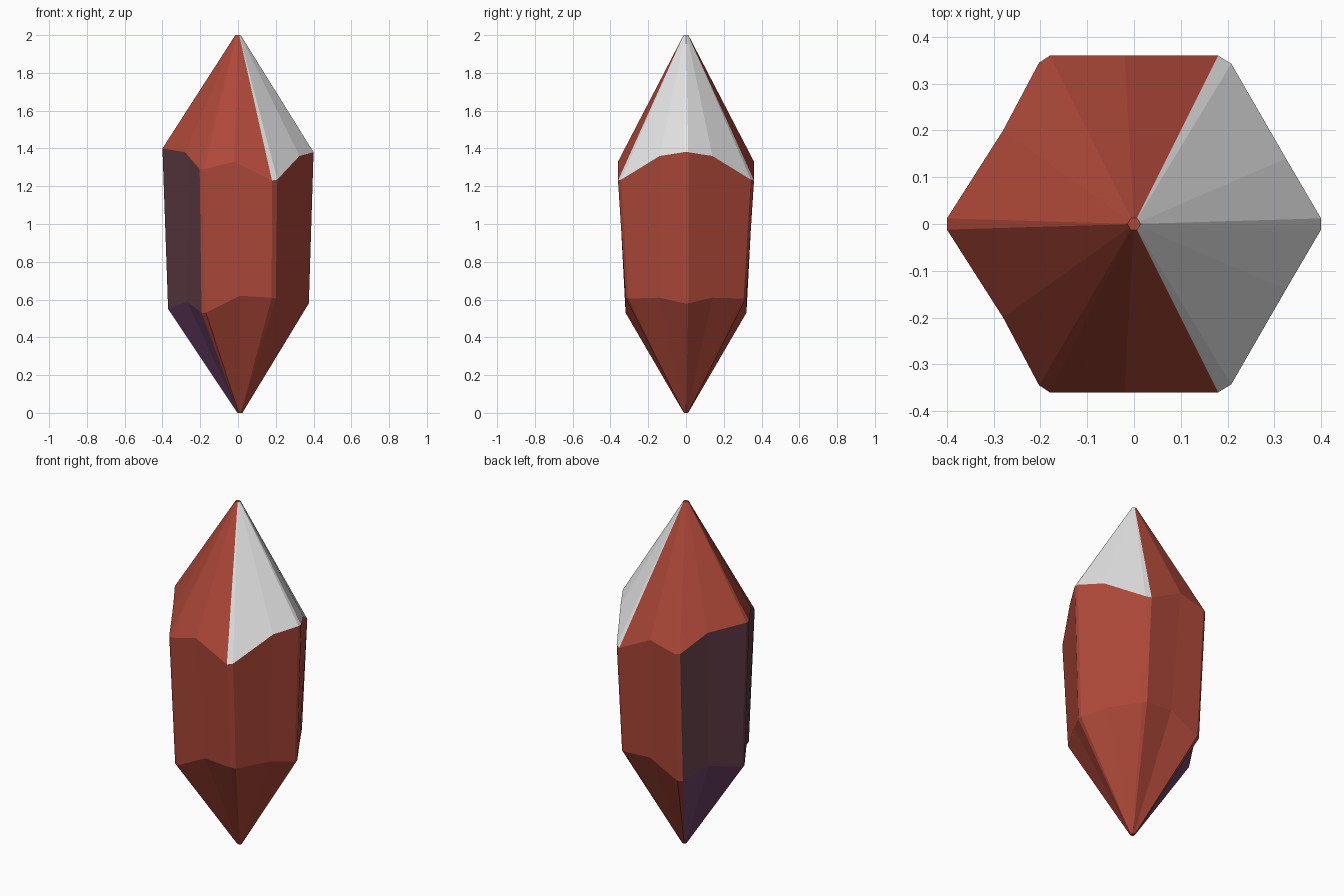
import bpy, bmesh

if "Cube" in bpy.data.objects:
    bpy.data.objects.remove(bpy.data.objects["Cube"])

def material(name, rgb):
    m = bpy.data.materials.new(name)
    m.diffuse_color = (*rgb, 1)
    m.use_nodes = True
    m.node_tree.nodes["Principled BSDF"].inputs["Base Color"].default_value = m.diffuse_color
    return m

RED, WHITE, WINE, PURPLE = range(4)
mats = [material("brick_red", (.42, .065, .04)),
        material("white", (.8, .8, .8)),
        material("dark_wine", (.115, .045, .06)),
        material("purple", (.16, .057, .15))]

# Half outlines from the +x corner round to the -x corner: (x, y, z)
upper_half = [(.40, .012, 1.38), (.325, .14, 1.36), (.208, .343, 1.235),
              (.18, .36, 1.23), (-.02, .36, 1.33), (-.18, .36, 1.29),
              (-.203, .345, 1.29), (-.28, .2, 1.38), (-.40, .012, 1.40)]
lower_half = [(.375, .012, .58), (.30, .14, .61), (.20, .305, .605),
              (.178, .32, .61), (.01, .32, .62), (-.17, .32, .53),
              (-.193, .305, .53), (-.27, .175, .59), (-.37, .012, .55)]

def mirrored(half):
    return half + [(x, -y, z) for x, y, z in reversed(half)]

upper, lower = mirrored(upper_half), mirrored(lower_half)
top = [(x * .035, y * .035, 2) for x, y, z in upper]
bottom = [(x * .035 + .01, y * .035, 0) for x, y, z in lower]

# Crystal skin: lower point, shaft and upper point
bm = bmesh.new()
rings = [[bm.verts.new(p) for p in ring] for ring in (bottom, lower, upper, top)]
n = len(upper)
for band in range(3):
    a, b = rings[band], rings[band + 1]
    for i in range(n):
        j = (i + 1) % n
        side = -1 if i == n - 1 else min(i, n - 2 - i)   # 0 at +x, 8 at -x
        f = bm.faces.new((a[i], a[j], b[j], b[i]))
        if band == 2 and side <= 2:
            f.material_index = WHITE
        elif side >= 6 and band < 2:
            f.material_index = (PURPLE, WINE)[band]
        else:
            f.material_index = RED

# Small blunt ends
bm.faces.new(rings[3])
bm.faces.new(rings[0][::-1])
bmesh.ops.recalc_face_normals(bm, faces=bm.faces)

mesh = bpy.data.meshes.new("crystal")
bm.to_mesh(mesh)
bm.free()
for m in mats:
    mesh.materials.append(m)
crystal = bpy.data.objects.new("crystal", mesh)
bpy.context.collection.objects.link(crystal)
